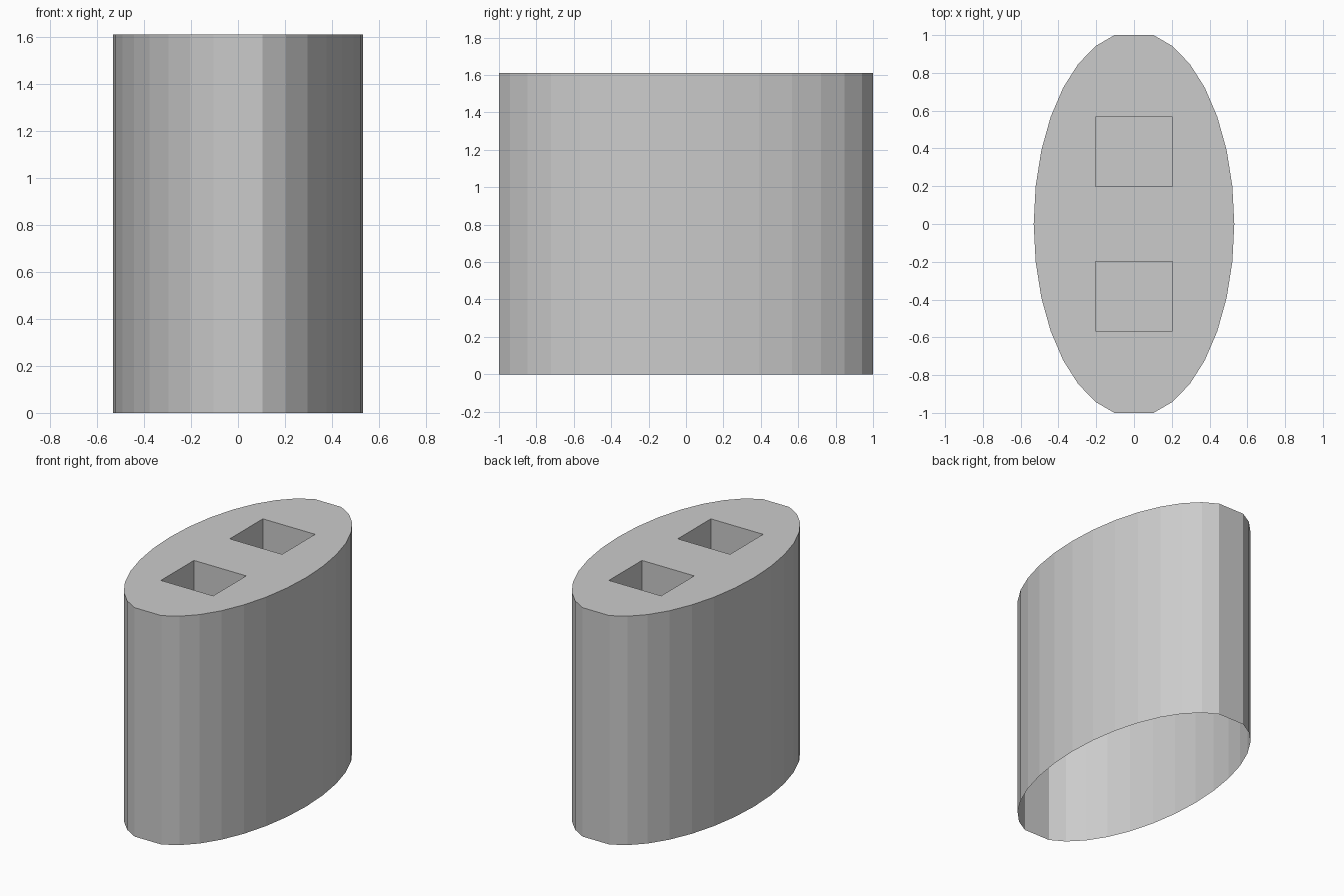
import bpy, bmesh
from math import sin, cos, radians

if "Cube" in bpy.data.objects:
    bpy.data.objects.remove(bpy.data.objects["Cube"])

RX, RY, H = 0.531, 1.0196, 1.61   # ellipse radii and height
DEPTH = 0.45                      # pocket depth
STEP = radians(11.25)             # 32-sided ellipse, end points cut flat
HX = RX * cos(6 * STEP)           # half width of pockets

bm = bmesh.new()
cache = {}

def vert(x, y):
    key = (round(x, 4), round(y, 4))
    if key not in cache:
        cache[key] = bm.verts.new((x, y, H))
    return cache[key]

def face(points):
    vs = list(dict.fromkeys(vert(*p) for p in points))
    return bm.faces.new(vs)

def row(k):
    return RX * cos(k * STEP), RY * sin(k * STEP)

# Top cap, built in rows across the ellipse
pockets = []
for k in range(-7, 7):
    (x0, y0), (x1, y1) = row(k), row(k + 1)
    if k in (-7, 6):
        face([(-x0, y0), (x0, y0), (x1, y1), (-x1, y1)])
        continue
    face([(-x0, y0), (-HX, y0), (-HX, y1), (-x1, y1)])
    face([(HX, y0), (x0, y0), (x1, y1), (HX, y1)])
    middle = face([(-HX, y0), (HX, y0), (HX, y1), (-HX, y1)])
    if k in (-3, -2, 1, 2):
        pockets.append(middle)

# Outer wall, open at the bottom
rim = [e for e in bm.edges if e.is_boundary]
geom = bmesh.ops.extrude_edge_only(bm, edges=rim)["geom"]
for v in geom:
    if isinstance(v, bmesh.types.BMVert):
        v.co.z = 0

# Two square pockets sunk into the cap
geom = bmesh.ops.extrude_face_region(bm, geom=pockets)["geom"]
for v in geom:
    if isinstance(v, bmesh.types.BMVert):
        v.co.z = H - DEPTH
bmesh.ops.delete(bm, geom=[f for f in pockets if f.is_valid], context="FACES_ONLY")

bmesh.ops.recalc_face_normals(bm, faces=bm.faces[:])
cap = max(bm.faces, key=lambda f: f.calc_center_median().z)
if cap.normal.z < 0:
    bmesh.ops.reverse_faces(bm, faces=bm.faces[:])

mesh = bpy.data.meshes.new("oval_socket_body")
bm.to_mesh(mesh)
bm.free()
bpy.context.collection.objects.link(bpy.data.objects.new("oval_socket_body", mesh))
